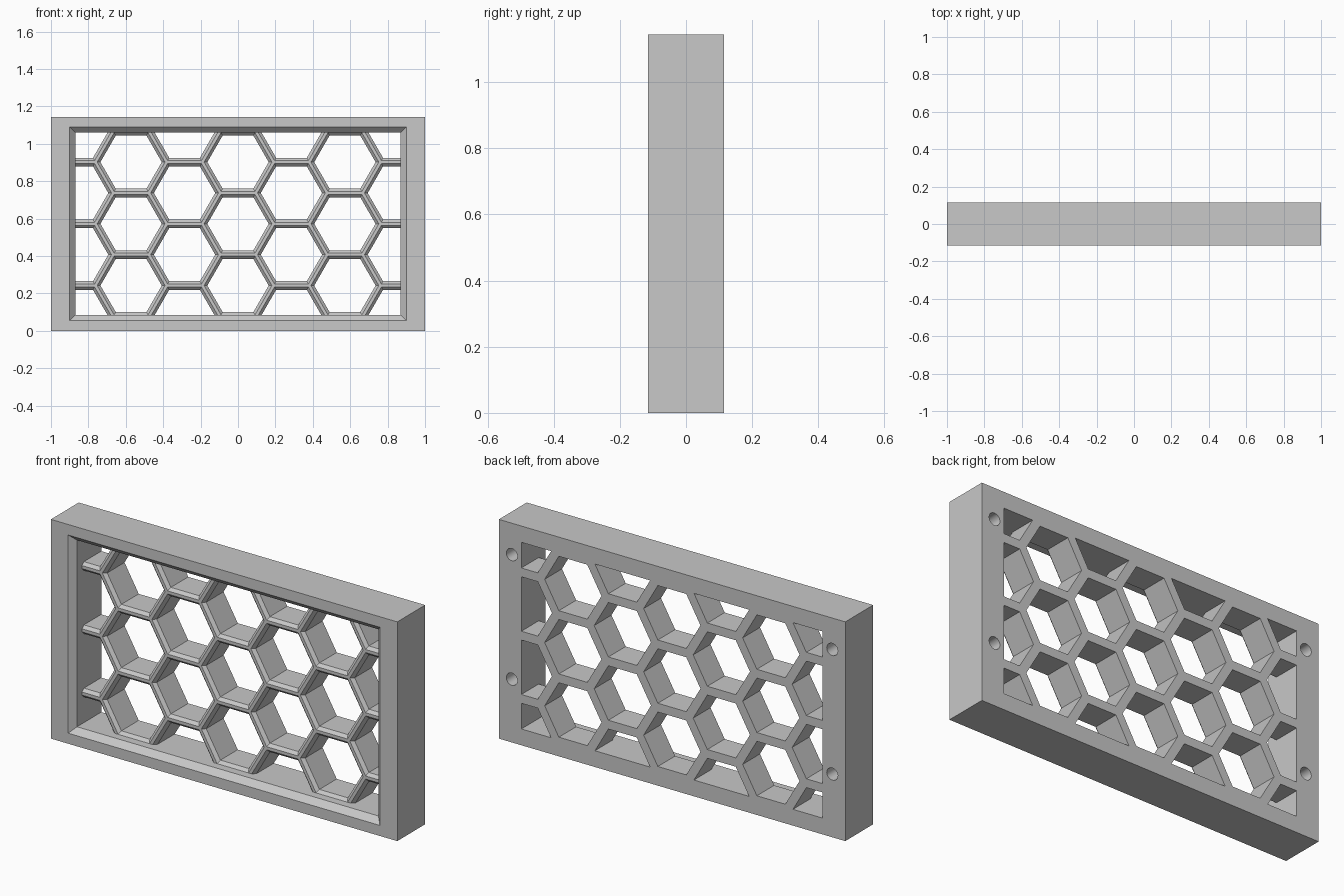
import bpy, bmesh, math
from mathutils import Vector

HEIGHT = 1.144
MID = HEIGHT / 2
FRONT, BACK = -0.115, 0.115
OPEN_X, OPEN_Z = 0.87, 0.487      # half sizes of the opening
RIM = 0.03                        # bevel round the opening
GRID_FRONT = FRONT + 0.072        # front of the honeycomb bars
PITCH = 0.33                      # distance between hexagon centres
WALL = 0.046
BEVEL = 0.015
OVER = 0.01                       # how far cutters reach past a surface

if "Cube" in bpy.data.objects:
    bpy.data.objects.remove(bpy.data.objects["Cube"], do_unlink=True)

grey = bpy.data.materials.new("light grey")
grey.use_nodes = True
colour = (0.58, 0.58, 0.58, 1)
grey.diffuse_color = colour
grey.node_tree.nodes["Principled BSDF"].inputs["Base Color"].default_value = colour


def rectangle(half_x, half_z):
    return [(sx * half_x, sz * half_z) for sx, sz in ((-1, -1), (1, -1), (1, 1), (-1, 1))]


def polygon(sides, radius):
    return [(radius * math.cos(math.tau * i / sides), radius * math.sin(math.tau * i / sides))
            for i in range(sides)]


def loft(bm, sections, x=0, z=MID):
    """Closed solid through outlines given as (y, points), front to back."""
    rings = [[bm.verts.new((x + px, y, z + pz)) for px, pz in pts] for y, pts in sections]
    bm.faces.new(rings[0])
    bm.faces.new(rings[-1][::-1])
    for a, b in zip(rings, rings[1:]):
        for i in range(len(a)):
            j = (i + 1) % len(a)
            bm.faces.new((a[j], a[i], b[i], b[j]))


def finish(name, bm):
    bmesh.ops.recalc_face_normals(bm, faces=bm.faces)
    mesh = bpy.data.meshes.new(name)
    bm.to_mesh(mesh)
    bm.free()
    mesh.materials.append(grey)
    obj = bpy.data.objects.new(name, mesh)
    bpy.context.collection.objects.link(obj)
    return obj


def cut(target, cutter):
    mod = target.modifiers.new("cut", "BOOLEAN")
    mod.operation = "DIFFERENCE"
    mod.solver = "EXACT"
    mod.object = cutter
    bpy.context.view_layer.objects.active = target
    bpy.ops.object.modifier_apply(modifier=mod.name)
    bpy.data.objects.remove(cutter, do_unlink=True)


# Solid block
bm = bmesh.new()
loft(bm, [(y, rectangle(1, MID)) for y in (FRONT, BACK)])
panel = finish("honeycomb_panel", bm)

# Front pocket with a bevelled rim
bm = bmesh.new()
loft(bm, [(FRONT - OVER, rectangle(OPEN_X + RIM + OVER, OPEN_Z + RIM + OVER)),
          (FRONT + RIM, rectangle(OPEN_X, OPEN_Z)),
          (GRID_FRONT, rectangle(OPEN_X, OPEN_Z))])
cut(panel, finish("pocket_cutter", bm))

# Hexagonal cells, flared at the front and trimmed to the opening
cells = bmesh.new()
inner = (PITCH - WALL) / math.sqrt(3)
flared = inner + BEVEL * 2 / math.sqrt(3)
for col in range(-3, 4):
    for row in range(-2, 3):
        x = col * PITCH * math.sqrt(3) / 2
        z = MID + (row + 0.5 * (col % 2)) * PITCH
        bm = bmesh.new()
        loft(bm, [(GRID_FRONT - OVER, polygon(6, flared)), (GRID_FRONT, polygon(6, flared)),
                  (GRID_FRONT + BEVEL, polygon(6, inner)), (BACK + OVER, polygon(6, inner))], x, z)
        bmesh.ops.recalc_face_normals(bm, faces=bm.faces)
        for side in (Vector((1, 0, 0)), Vector((-1, 0, 0)), Vector((0, 0, 1)), Vector((0, 0, -1))):
            reach = OPEN_X if side.x else OPEN_Z
            bmesh.ops.bisect_plane(bm, geom=bm.verts[:] + bm.edges[:] + bm.faces[:], dist=1e-6,
                                   plane_co=Vector((0, 0, MID)) + side * reach,
                                   plane_no=side, clear_outer=True)
            rim = [e for e in bm.edges if e.is_boundary]
            if rim:
                bmesh.ops.holes_fill(bm, edges=rim, sides=0)
        part = bpy.data.meshes.new("cell")
        bm.to_mesh(part)
        bm.free()
        cells.from_mesh(part)
        bpy.data.meshes.remove(part)
cut(panel, finish("cell_cutter", cells))

# Blind screw holes in the back
bm = bmesh.new()
for x in (-0.925, 0.925):
    for z in (0.33, 0.98):
        loft(bm, [(BACK - 0.13, polygon(24, 0.032)), (BACK + OVER, polygon(24, 0.032))], x, z)
cut(panel, finish("hole_cutter", bm))

# Smooth only the round hole walls
bpy.ops.object.select_all(action="DESELECT")
panel.select_set(True)
bpy.context.view_layer.objects.active = panel
bpy.ops.object.shade_smooth_by_angle(angle=math.radians(25))
